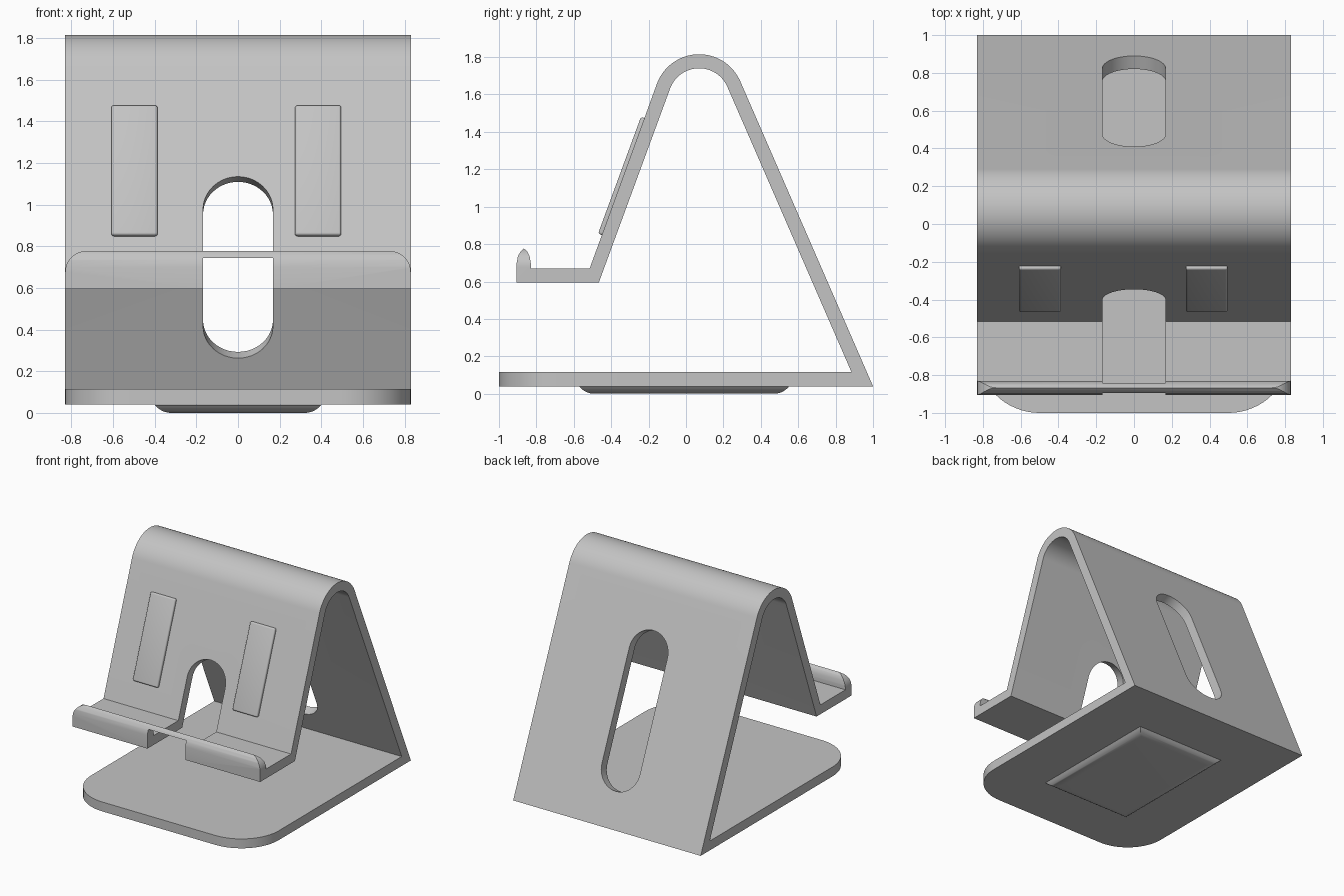
import bpy, bmesh
from math import sin, cos, pi, atan2
from mathutils import Vector

if "Cube" in bpy.data.objects:
    bpy.data.objects.remove(bpy.data.objects["Cube"])

X, Y, Z = Vector((1, 0, 0)), Vector((0, 1, 0)), Vector((0, 0, 1))
HALF_W, THICK, SLOT_R = 0.83, 0.075, 0.168

grey = bpy.data.materials.new("satin grey")
grey.use_nodes = True
grey.diffuse_color = (0.55, 0.55, 0.55, 1)
grey.node_tree.nodes["Principled BSDF"].inputs["Base Color"].default_value = (0.55, 0.55, 0.55, 1)


def finish(name, bm):
    bmesh.ops.recalc_face_normals(bm, faces=bm.faces)
    mesh = bpy.data.meshes.new(name)
    bm.to_mesh(mesh)
    bm.free()
    mesh.materials.append(grey)
    ob = bpy.data.objects.new(name, mesh)
    bpy.context.collection.objects.link(ob)
    return ob


def prism(name, pts, origin, u, v, a, b):
    """Extrude a 2D outline in the plane (u, v) from depth a to depth b."""
    w = u.cross(v)
    bm = bmesh.new()
    rings = [[bm.verts.new(origin + u * p + v * q + w * d) for p, q in pts] for d in (a, b)]
    bm.faces.new(rings[0])
    bm.faces.new(rings[1])
    n = len(pts)
    for i in range(n):
        j = (i + 1) % n
        bm.faces.new((rings[0][i], rings[0][j], rings[1][j], rings[1][i]))
    return finish(name, bm)


def arc(cx, cy, r, a0, a1, n):
    return [(cx + r * cos(a0 + (a1 - a0) * i / n), cy + r * sin(a0 + (a1 - a0) * i / n))
            for i in range(n + 1)]


def stadium(length, r):
    return arc(0, length - r, r, 0, pi, 24) + arc(0, r, r, pi, 2 * pi, 24)


def corner(cx, cy, r, sx, sy):
    """Waste outside a rounded corner, for cutting."""
    e = r + 0.05
    curve = [(cx + sx * p, cy + sy * q) for p, q in arc(0, 0, r, 0, pi / 2, 16)]
    return curve + [(cx, cy + sy * e), (cx + sx * e, cy + sy * e), (cx + sx * e, cy)]


def cut(target, cutter):
    cutter.hide_render = True
    mod = target.modifiers.new("cut", 'BOOLEAN')
    mod.operation, mod.solver, mod.object = 'DIFFERENCE', 'EXACT', cutter
    bpy.context.view_layer.objects.active = target
    bpy.ops.object.modifier_apply(modifier=mod.name)
    bpy.data.objects.remove(cutter)


def smooth(ob):
    bpy.ops.object.select_all(action='DESELECT')
    ob.select_set(True)
    bpy.context.view_layer.objects.active = ob
    bpy.ops.object.shade_smooth_by_angle(angle=0.5)


# Bent sheet: base, back leg, rounded top, front leg, shelf and lip
front_n = Vector((0, -0.939, 0.345))
back_n = Vector((0, 0.917, 0.399))
fa, ba = atan2(front_n.z, front_n.y), atan2(back_n.z, back_n.y)
cy, cz, R = 0.07, 1.575, 0.24
outline = [(-1, 0.04), (1, 0.04)]
outline += arc(cy, cz, R, ba, fa, 32)
outline += [(-0.515, 0.67), (-0.83, 0.67)]
outline += [(-0.83, 0.7), (-0.836, 0.735), (-0.849, 0.76), (-0.867, 0.777),
            (-0.885, 0.76), (-0.899, 0.735), (-0.905, 0.7)]
outline += [(-0.905, 0.595), (-0.466, 0.595)]
outline += arc(cy, cz, R - THICK, fa, ba, 32)
outline += [(0.885, 0.115), (-1, 0.115)]
body = prism("stand_body", outline, Vector(), Y, Z, -HALF_W, HALF_W)

# Rounded front corners of the base and top corners of the lip
for s in (-1, 1):
    cut(body, prism("base_corner_cutter", corner(s * (HALF_W - 0.33), -0.67, 0.33, s, -1),
                    Vector(), X, Y, -0.1, 0.3))
    cut(body, prism("lip_corner_cutter", corner(s * (HALF_W - 0.1), 0.677, 0.1, s, 1),
                    Vector(), X, Z, 0.75, 1.0))

# Cable slots through the front leg, shelf and back leg
front_up = front_n.cross(X)
front_foot = Vector((0, -0.515, 0.67))
cut(body, prism("front_slot_cutter", stadium(0.845, SLOT_R), front_foot - front_up * 0.35,
                X, front_up, -0.18, 0.15))
cut(body, prism("shelf_slot_cutter", [(-1, 0.5), (-0.44, 0.5), (-0.44, 0.745), (-1, 0.745)],
                Vector(), Y, Z, -SLOT_R, SLOT_R))
back_up = X.cross(back_n)
back_up *= 1 if back_up.z > 0 else -1
cut(body, prism("back_slot_cutter", stadium(1.203, SLOT_R), Vector((0, 0.89, 0.293)),
                X, back_up, -0.15, 0.15))
smooth(body)

# Grip pads on the front leg
for name, x in (("right_grip_pad", -0.4975), ("left_grip_pad", 0.385)):
    w = 0.111
    pad = prism(name, [(x - w, 0.19), (x + w, 0.19), (x + w, 0.855), (x - w, 0.855)],
                front_foot, X, front_up, -0.02, 0.022)
    bev = pad.modifiers.new("soft edges", 'BEVEL')
    bev.width, bev.segments = 0.012, 4
    bpy.context.view_layer.objects.active = pad
    bpy.ops.object.modifier_apply(modifier=bev.name)
    smooth(pad)

# Foot pad under the base, with curved sides and mitred corners
bm = bmesh.new()
rings = []
for i in range(9):
    t = i / 8
    inset = 0.08 * t
    z = 0.103 - (0.103 ** 2 - (0.08 - inset) ** 2) ** 0.5
    hx, hy = 0.4 - inset, 0.56 - inset
    rings.append([bm.verts.new((p * hx, q * hy - 0.01, z))
                  for p, q in ((-1, -1), (1, -1), (1, 1), (-1, 1))])
for lo, hi in zip(rings, rings[1:]):
    for i in range(4):
        j = (i + 1) % 4
        bm.faces.new((lo[i], lo[j], hi[j], hi[i]))
bm.faces.new(rings[0])
bm.faces.new(rings[-1])
smooth(finish("foot_pad", bm))
